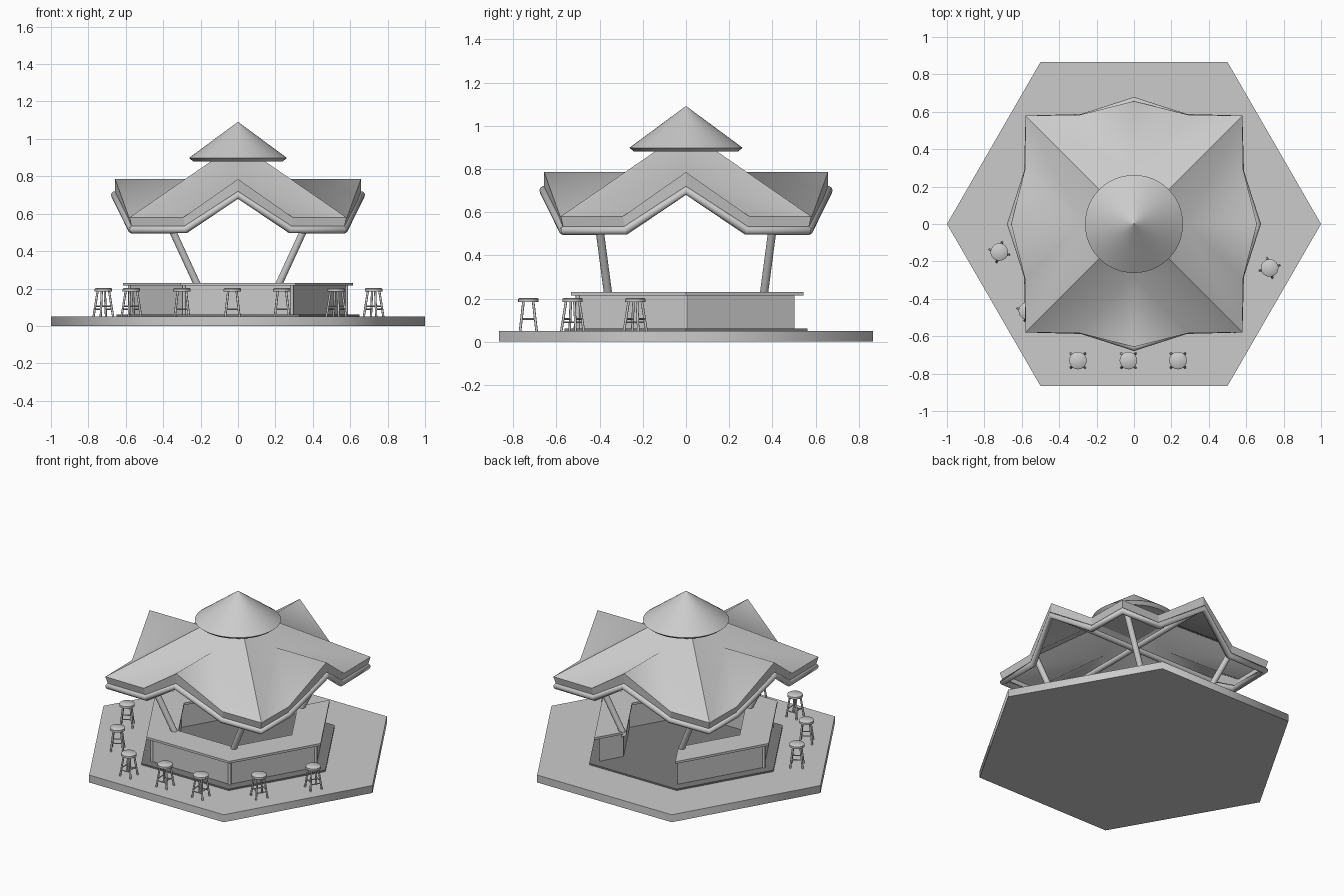
import bpy, bmesh
from math import cos, sin, pi, radians
from mathutils import Vector, Matrix

cube = bpy.data.objects.get("Cube")
if cube:
    bpy.data.objects.remove(cube, do_unlink=True)


def material(name, value):
    mat = bpy.data.materials.new(name)
    mat.use_nodes = True
    mat.diffuse_color = (value, value, value, 1)
    mat.node_tree.nodes["Principled BSDF"].inputs["Base Color"].default_value = (value, value, value, 1)
    return mat


grey = material("plain_grey", 0.6)
dark = material("dark_grey", 0.2)


def finish(name, bm, smooth=None, recalc=True, mat=grey):
    """Turn a bmesh into an object, smooth below the given angle."""
    if recalc:
        bmesh.ops.recalc_face_normals(bm, faces=bm.faces)
    mesh = bpy.data.meshes.new(name)
    bm.to_mesh(mesh)
    bm.free()
    mesh.materials.append(mat)
    ob = bpy.data.objects.new(name, mesh)
    bpy.context.collection.objects.link(ob)
    if smooth:
        bpy.ops.object.select_all(action="DESELECT")
        ob.select_set(True)
        bpy.context.view_layer.objects.active = ob
        bpy.ops.object.shade_smooth_by_angle(angle=radians(smooth))
    return ob


def lathe_solid(bm, sides, z0, z1, r0, r1):
    """Add a prism, cone or frustum along z."""
    m = Matrix.Translation((0, 0, (z0 + z1) / 2))
    bmesh.ops.create_cone(bm, cap_ends=True, segments=sides, radius1=r0,
                          radius2=r1, depth=z1 - z0, matrix=m)


def rod(bm, a, b, r, sides=8):
    """Add a round bar between two points."""
    a, b = Vector(a), Vector(b)
    d = b - a
    m = Matrix.Translation((a + b) / 2) @ d.to_track_quat("Z", "Y").to_matrix().to_4x4()
    bmesh.ops.create_cone(bm, cap_ends=True, segments=sides, radius1=r,
                          radius2=r, depth=d.length, matrix=m)


def hexagon(name, r, z0, z1, smooth=None, mat=grey):
    bm = bmesh.new()
    ring = [(r * cos(k * pi / 3), r * sin(k * pi / 3)) for k in range(6)]
    low = [bm.verts.new((x, y, z0)) for x, y in ring]
    top = [bm.verts.new((x, y, z1)) for x, y in ring]
    bm.faces.new(low)
    bm.faces.new(top)
    for k in range(6):
        j = (k + 1) % 6
        bm.faces.new((low[k], low[j], top[j], top[k]))
    finish(name, bm, smooth, mat=mat)


# Five sides of a hexagonal ring, open at the back
OPEN_RING = [radians(60 - 60 * k) for k in range(6)]


def open_band(name, inner, outer, z0, z1, overhang=0.0):
    """Ring of five sides; the two open ends reach out by the overhang."""
    bm = bmesh.new()
    sections = []
    for k, a in enumerate(OPEN_RING):
        side = {0: 1, 5: -1}.get(k, 0) * overhang
        shift = Vector((-side * 0.5, abs(side) * 0.866, 0))
        sections.append([bm.verts.new(Vector((r * cos(a), r * sin(a), z)) + shift) for r, z in
                         ((inner, z0), (outer, z0), (outer, z1), (inner, z1))])
    for s, t in zip(sections, sections[1:]):
        for i in range(4):
            j = (i + 1) % 4
            bm.faces.new((s[i], s[j], t[j], t[i]))
    bm.faces.new(sections[0])
    bm.faces.new(sections[-1])
    finish(name, bm)


# Platform, with the dark bar floor sunk through it
hexagon("platform", 1.0, 0, 0.05, smooth=65)
hexagon("bar_floor", 0.65, 0.002, 0.06, mat=dark)

# Counter with top slab and corner trims
open_band("counter_body", 0.42, 0.58, 0.06, 0.215)
open_band("counter_top", 0.40, 0.615, 0.215, 0.23, overhang=0.013)
bm = bmesh.new()
for a in OPEN_RING[1:-1]:
    p = Vector((0.578 * cos(a), 0.578 * sin(a), 0))
    rod(bm, p + Vector((0, 0, 0.06)), p + Vector((0, 0, 0.215)), 0.01)
finish("counter_trims", bm, smooth=50)

# Leaning roof posts
bm = bmesh.new()
for sx in (-1, 1):
    for sy in (-1, 1):
        rod(bm, (sx * 0.208, sy * 0.358, 0.2), (sx * 0.425, sy * 0.42, 0.67), 0.019, 14)
finish("roof_posts", bm, smooth=50)

# Cross beams under the roof
bm = bmesh.new()
rod(bm, (-0.64, 0, 0.71), (0.64, 0, 0.71), 0.018, 12)
rod(bm, (0, -0.64, 0.71), (0, 0.64, 0.71), 0.018, 12)
finish("cross_beams", bm, smooth=50)


def flip(p):
    return (-p[0], p[1], p[2])


def eave_line(corner, valley, peak):
    return [corner, valley, peak, flip(valley), flip(corner)]


# Four roof sides, each a sloping face with a gable in the middle
EAVE = eave_line((0.58, 0.58, 0.58), (0.293, 0.583, 0.58), (0, 0.657, 0.785))
RAIL = eave_line((0.565, 0.565, 0.515), (0.28, 0.567, 0.515), (0, 0.658, 0.7))
APEX, INNER = (0, 0, 0.98), (0, 0.28, 0.785)
TURNS = [Matrix.Rotation(k * pi / 2, 4, "Z") for k in range(4)]

bm = bmesh.new()
for turn in TURNS:
    apex, inner, *eave = [bm.verts.new(turn @ Vector(p)) for p in [APEX, INNER] + EAVE]
    for tri in ((apex, inner, eave[0]), (inner, eave[1], eave[0]), (inner, eave[2], eave[1]),
                (inner, eave[3], eave[2]), (inner, eave[4], eave[3]), (apex, eave[4], inner)):
        face = bm.faces.new(tri)
        face.normal_update()
        if face.normal.z < 0:
            face.normal_flip()
finish("roof", bm, smooth=75, recalc=False)

# Fascia between the roof edge and the rail
bm = bmesh.new()
for turn in TURNS:
    pairs = [(bm.verts.new(turn @ Vector(p)), bm.verts.new(turn @ Vector(q)))
             for p, q in zip(EAVE, RAIL)]
    for p, q in zip(pairs, pairs[1:]):
        bm.faces.new((p[0], p[1], q[1], q[0]))
finish("fascia", bm, recalc=False)

# Round rail along the bottom of the fascia
curve = bpy.data.curves.new("eave_rail", "CURVE")
curve.dimensions = "3D"
curve.bevel_depth = 0.021
curve.bevel_resolution = 3
curve.materials.append(grey)
path = [turn @ Vector(p) for turn in TURNS for p in RAIL[:-1]]
spline = curve.splines.new("POLY")
spline.points.add(len(path) - 1)
for point, p in zip(spline.points, path):
    point.co = (*p, 1)
spline.use_cyclic_u = True
spline.use_smooth = True
bpy.context.collection.objects.link(bpy.data.objects.new("eave_rail", curve))

# Conical cap
bm = bmesh.new()
lathe_solid(bm, 48, 0.898, 1.09, 0.262, 0.002)
lathe_solid(bm, 48, 0.88, 0.898, 0.24, 0.262)
finish("roof_cap", bm, smooth=30)


# Stools with splayed legs, set into the platform, and rungs
def stool(name, x, y, turn):
    bm = bmesh.new()
    lathe_solid(bm, 20, 0.184, 0.198, 0.047, 0.047)
    lathe_solid(bm, 20, 0.198, 0.203, 0.047, 0.041)

    def leg(k, z):
        r = 0.054 - 0.022 * (z - 0.05) / 0.134
        a = pi / 4 + k * pi / 2
        return (r * cos(a), r * sin(a), z)

    for k in range(4):
        rod(bm, leg(k, 0.005), leg(k, 0.186), 0.006)
        z = 0.09 + 0.015 * (k % 2)
        rod(bm, leg(k, z), leg(k + 1, z), 0.004, 6)
    ob = finish(name, bm, smooth=50)
    ob.location = (x, y, 0)
    ob.rotation_euler.z = radians(turn)


STOOLS = [(-0.72, -0.15, -60), (-0.57, -0.465, -60), (-0.3, -0.73, 0), (-0.03, -0.73, 0),
          (0.235, -0.73, 0), (0.525, -0.525, 60), (0.725, -0.235, 60)]
for i, (x, y, turn) in enumerate(STOOLS):
    stool(f"stool_{i + 1}", x, y, turn)
